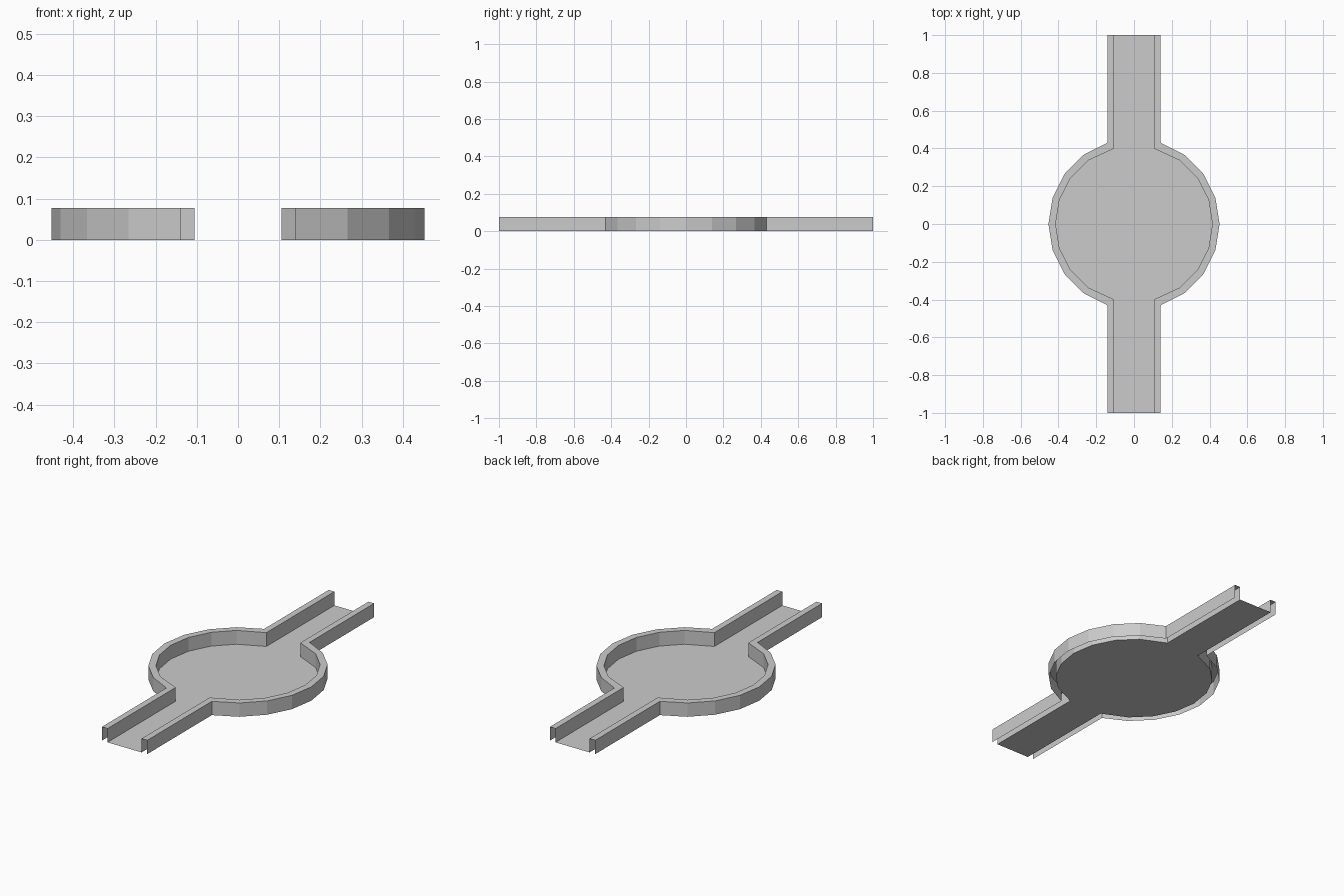
import bpy
from math import cos, sin, radians

if "Cube" in bpy.data.objects:
    bpy.data.objects.remove(bpy.data.objects["Cube"])

HEIGHT = 0.077   # kerb height
R_OUT, R_IN = 0.453, 0.415
X_OUT, X_IN = 0.14, 0.105


def make(name, verts, faces):
    mesh = bpy.data.meshes.new(name)
    mesh.from_pydata(verts, [], faces)
    mesh.update()
    obj = bpy.data.objects.new(name, mesh)
    bpy.context.collection.objects.link(obj)
    return obj


def side_path(radius, x_end, y_join):
    """Outline of the +x side, from the front end to the back end."""
    arc = [(radius * cos(radians(a)), radius * sin(radians(a)))
           for a in range(-54, 55, 18)]
    return [(x_end, -1), (x_end, -y_join)] + arc + [(x_end, y_join), (x_end, 1)]


inner = side_path(R_IN, X_IN, 0.40)
outer = side_path(R_OUT, X_OUT, 0.431)
n = len(inner)


def kerb(name, side):
    # Hollow kerb: inner wall, top strip, outer wall; open below and at the ends
    rows = [(inner, 0), (inner, HEIGHT), (outer, HEIGHT), (outer, 0)]
    verts = [(side * x, y, z) for path, z in rows for x, y in path]
    faces = []
    for r in range(3):
        for i in range(n - 1):
            a = r * n + i
            f = (a, a + n, a + n + 1, a + 1)
            faces.append(f if side > 0 else f[::-1])
    return make(name, verts, faces)


kerb("right_kerb", 1)
kerb("left_kerb", -1)

# Thin floor bounded by the inner walls, one strip per outline step
floor_verts = [(s * x, y, 0) for s in (-1, 1) for x, y in inner]
make("floor", floor_verts,
     [(i, i + n, i + n + 1, i + 1) for i in range(n - 1)])
